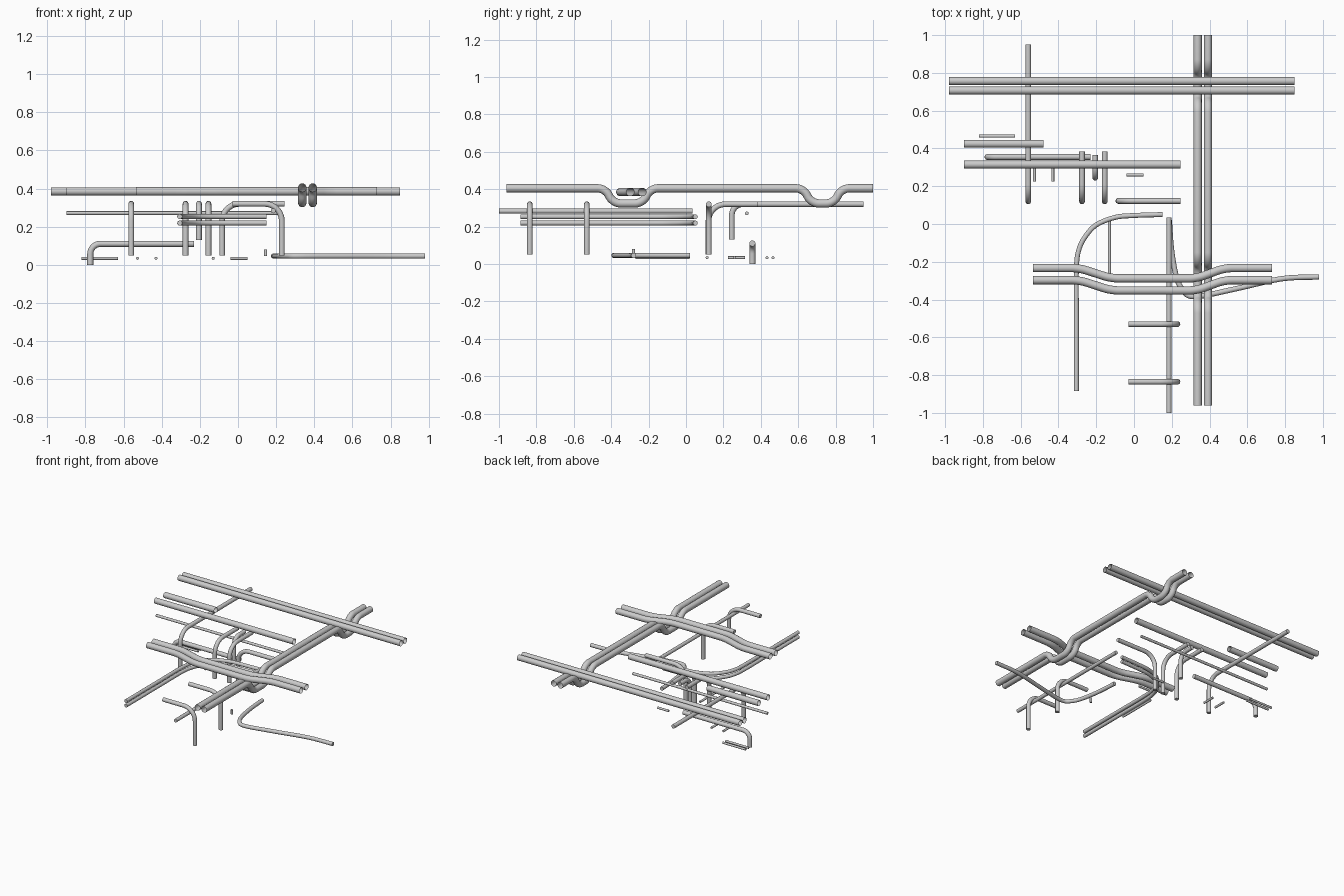
import bpy
from mathutils import Vector

if "Cube" in bpy.data.objects:
    bpy.data.objects.remove(bpy.data.objects["Cube"])


def fillet(pts, r, n=7):
    """Round the inner corners of a polyline."""
    p = [Vector(q) for q in pts]
    out = [p[0]]
    for a, b, c in zip(p, p[1:], p[2:]):
        u, v = (a - b), (c - b)
        d = min(r, u.length * .49, v.length * .49)
        s, e = b + u.normalized() * d, b + v.normalized() * d
        # circular-looking corner as a cubic blend
        k1, k2 = s.lerp(b, .55), e.lerp(b, .55)
        for i in range(n + 1):
            t = i / n
            w = 1 - t
            out.append(s * w**3 + k1 * 3 * w * w * t + k2 * 3 * w * t * t + e * t**3)
    return out + [p[-1]]


def spline(pts, n=5):
    """Smooth path through the points."""
    p = [Vector(q) for q in pts]
    p = [p[0] * 2 - p[1]] + p + [p[-1] * 2 - p[-2]]
    out = []
    for a, b, c, d in zip(p, p[1:], p[2:], p[3:]):
        m1, m2 = (c - a) * .5, (d - b) * .5
        for i in range(n):
            t = i / n
            out.append(b * (2*t**3 - 3*t*t + 1) + m1 * (t**3 - 2*t*t + t)
                       + c * (3*t*t - 2*t**3) + m2 * (t**3 - t*t))
    return out + [p[-2]]


def pipe(name, pts, r, caps=True):
    cu = bpy.data.curves.new(name, 'CURVE')
    cu.dimensions = '3D'
    cu.bevel_depth = r
    cu.bevel_resolution = 6
    cu.use_fill_caps = caps
    s = cu.splines.new('POLY')
    s.points.add(len(pts) - 1)
    for sp, q in zip(s.points, pts):
        sp.co = (*q, 1)
    tmp = bpy.data.objects.new(name + "_path", cu)
    bpy.context.collection.objects.link(tmp)
    dg = bpy.context.evaluated_depsgraph_get()
    me = bpy.data.meshes.new_from_object(tmp.evaluated_get(dg))
    bpy.data.objects.remove(tmp)
    ob = bpy.data.objects.new(name, me)
    bpy.context.collection.objects.link(ob)
    bpy.ops.object.select_all(action='DESELECT')
    ob.select_set(True)
    bpy.context.view_layer.objects.active = ob
    bpy.ops.object.shade_smooth_by_angle()
    return ob


# main lengthwise pipes dipping under the cross pipes
HI, LO = .405, .324
dips = [(-.96, HI), (-.432, HI), (-.39, LO), (-.232, LO), (-.19, HI),
        (.628, HI), (.67, LO), (.79, LO), (.832, HI), (1.0, HI)]
for i, x in enumerate((.337, .392)):
    pipe(f"main_pipe_{i}", fillet([(x, y, z) for y, z in dips], .04), .022, False)

# straight rear cross pipes
Z = .385
for i, (y, x0, x1) in enumerate([(.757, -.98, .85), (.707, -.98, .85),
                                 (.315, -.9, .245), (.425, -.9, -.48)]):
    pipe(f"cross_pipe_{i}", [(x0, y, Z), (x1, y, Z)], .021, False)

# front cross pipes with a sideways offset
for i, y in enumerate((-.233, -.297)):
    pipe(f"offset_pipe_{i}", fillet([(-.535, y, Z), (-.29, y, Z), (-.12, y - .055, Z),
         (.33, y - .055, Z), (.48, y, Z), (.73, y, Z)], .04), .022, False)

# risers that bend to horizontal along y
for i, (x, y0, y1, z0) in enumerate([(-.56, .12, .95, .05), (-.275, .12, .385, .05),
                                     (-.155, .12, .385, .05), (-.205, .245, .365, .13)]):
    pipe(f"riser_y_{i}", fillet([(x, y0, z0), (x, y0, .32), (x, y1, .32)], .09), .015)

# risers that bend to horizontal along x
for i, (x0, x1, y) in enumerate([(-.083, .245, .122), (.23, -.03, -.53), (.23, -.03, -.835)]):
    pipe(f"riser_x_{i}", fillet([(x0, y, .05), (x0, y, .32), (x1, y, .32)], .09), .015)

# low elbow standing on the floor
pipe("floor_elbow", fillet([(-.775, .355, 0), (-.775, .355, .11), (-.23, .355, .11)], .06), .016)

# stacked pair of sweeping bends
for i, z in enumerate((.253, .219)):
    pipe(f"sweep_pipe_{i}", spline([(x, y, z) for x, y in
         [(-.305, -.885), (-.305, -.5), (-.305, -.24), (-.293, -.14), (-.26, -.07),
          (-.2, -.005), (-.1, .035), (0, .045), (.15, .05)]]), .013)

# thin straight pipes
pipe("straight_pipe_y", [(.185, -1, .283), (.185, .035, .283)], .013)
pipe("straight_pipe_x", [(-.9, .325, .271), (.21, .325, .271)], .01)

# low wandering pipe
pipe("low_pipe", spline([(x, y, .046) for x, y in
     [(.187, .02), (.198, -.13), (.222, -.27), (.255, -.345), (.32, -.385),
      (.53, -.345), (.78, -.29), (.98, -.28)]]), .014)

# small rods near the floor
rods = [((-.82, .465, .034), (-.63, .465, .034)), ((-.82, .433, .034), (-.63, .433, .034)),
        ((-.04, .26, .034), (.05, .26, .034)), ((-.04, .113, .034), (.05, .113, .034)),
        ((-.527, .225, .034), (-.527, .315, .034)), ((-.43, .225, .034), (-.43, .315, .034)),
        ((-.13, -.27, .034), (-.13, .02, .034)), ((.145, -.28, .047), (.145, -.28, .08))]
for i, (a, b) in enumerate(rods):
    pipe(f"rod_{i}", [a, b], .008)
